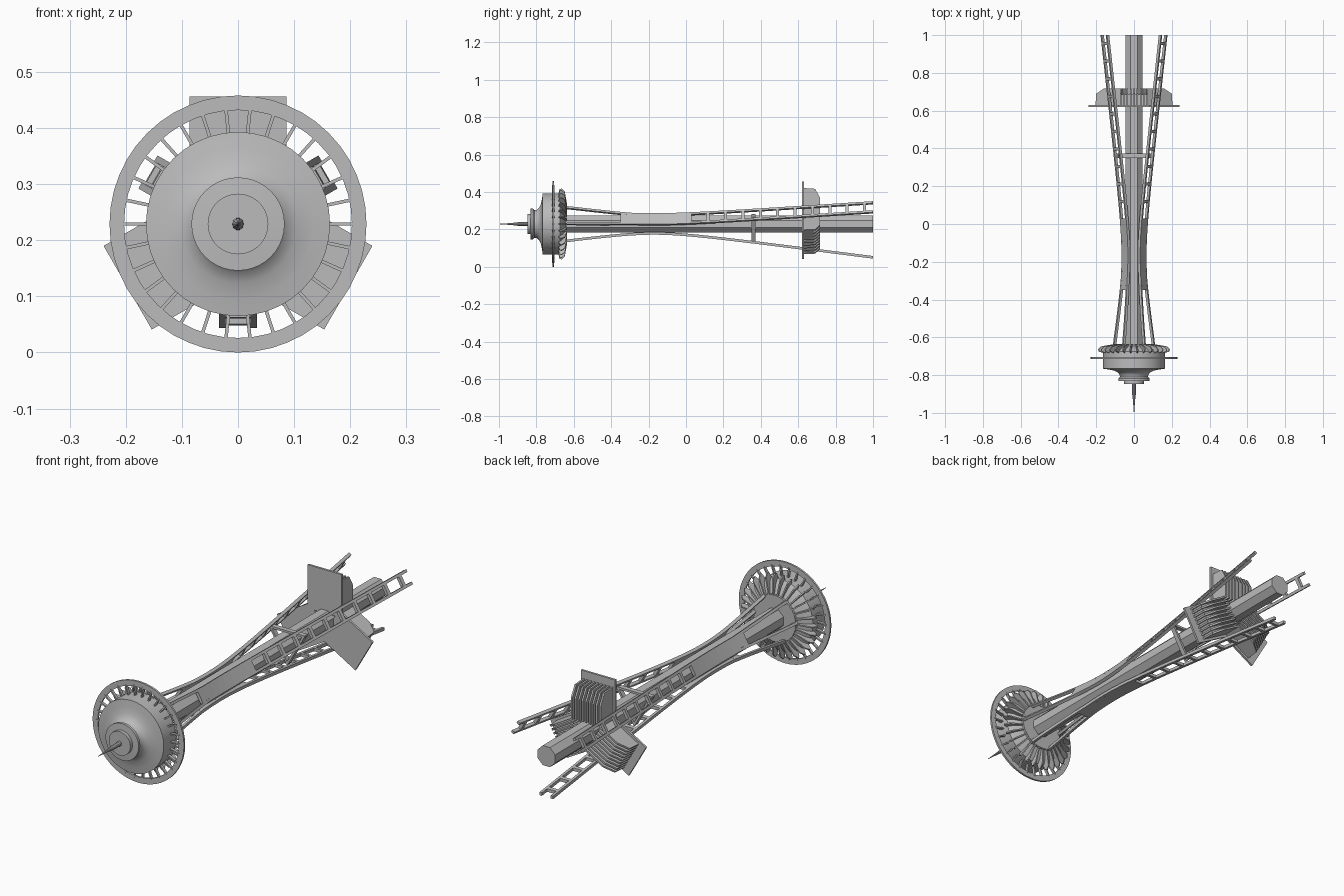
import bpy, bmesh, math
from mathutils import Vector

cube = bpy.data.objects.get("Cube")
if cube:
    bpy.data.objects.remove(cube, do_unlink=True)

AXIS_Z = 0.229
LEG_ANGLES = (30, 150, 270)
WING_ANGLES = (90, 210, 330)

grey = bpy.data.materials.new("Plain grey")
grey.use_nodes = True
grey.diffuse_color = (0.5, 0.5, 0.5, 1)
grey.node_tree.nodes["Principled BSDF"].inputs["Base Color"].default_value = (0.5, 0.5, 0.5, 1)


def place(angle, r, t, y):
    """Point at radius r and tangential offset t around the lengthwise axis."""
    a = math.radians(angle)
    c, s = math.cos(a), math.sin(a)
    return Vector((r * c - t * s, y, AXIS_Z + r * s + t * c))


def finish(name, bm, smooth=False):
    bmesh.ops.remove_doubles(bm, verts=bm.verts, dist=1e-5)
    bmesh.ops.recalc_face_normals(bm, faces=bm.faces)
    mesh = bpy.data.meshes.new(name)
    bm.to_mesh(mesh)
    bm.free()
    mesh.materials.append(grey)
    obj = bpy.data.objects.new(name, mesh)
    bpy.context.collection.objects.link(obj)
    if smooth:
        bpy.ops.object.select_all(action='DESELECT')
        obj.select_set(True)
        bpy.context.view_layer.objects.active = obj
        bpy.ops.object.shade_smooth_by_angle(angle=math.radians(35))
    return obj


def loft(bm, rings, caps=True):
    """Skin a row of matching closed sections."""
    rows = [[bm.verts.new(p) for p in ring] for ring in rings]
    n = len(rows[0])
    for a, b in zip(rows, rows[1:]):
        for i in range(n):
            j = (i + 1) % n
            bm.faces.new((a[i], a[j], b[j], b[i]))
    if caps:
        bm.faces.new(rows[0])
        bm.faces.new(rows[-1])


def lathe(name, profile, sides, turn=0, closed=False, smooth=True):
    """Turn a (radius, y) profile about the axis."""
    bm = bmesh.new()
    pts = profile + profile[:1] if closed else profile
    loft(bm, [[place(turn + 360 * i / sides, r, 0, y) for i in range(sides)]
              for r, y in pts], caps=not closed)
    return finish(name, bm, smooth)


def prism(bm, angle, profile, t0, t1):
    """Extrude a (radius, y) outline sideways from t0 to t1."""
    loft(bm, [[place(angle, r, t, y) for r, y in profile] for t in (t0, t1)])


def box(r0, r1, y0, y1):
    return [(r0, y0), (r1, y0), (r1, y1), (r0, y1)]


# Leg curve: pinched waist, nearly straight at both ends
def leg_radius(y):
    d = y + 0.17
    return 0.057 + 0.13 * (math.hypot(d, 0.2) - 0.2)


def leg_width(y):
    return 0.034 + 0.021 * max(0, min(1, (-0.3 - y) / 0.33))


def strip(bm, angle, y0, y1, side0, side1, steps, depth=0.014):
    """Curved bar along a leg; side0 and side1 give its edges at each y."""
    rings = []
    for i in range(steps + 1):
        y = y0 + (y1 - y0) * i / steps
        r, t0, t1 = leg_radius(y), side0(y), side1(y)
        rings.append([place(angle, rr, t, y) for rr, t in
                      ((r, t0), (r, t1), (r - depth, t1), (r - depth, t0))])
    loft(bm, rings)


# Central shaft
lathe("shaft", [(0.048, -0.66), (0.048, 1.0)], 8, turn=22.5, smooth=False)

# Three splayed ladder legs
RAIL = 0.012
for number, angle in enumerate(LEG_ANGLES, 1):
    bm = bmesh.new()
    for s in (-1, 1):
        strip(bm, angle, -0.645, 1.0, lambda y: s * leg_width(y),
              lambda y: s * (leg_width(y) - RAIL), 28)
    inner = lambda y: leg_width(y) - RAIL
    strip(bm, angle, -0.35, 0.03, lambda y: -inner(y), inner, 8)
    for k in range(10):
        y = 0.11 + 0.093 * k
        strip(bm, angle, y, y + 0.016, lambda y: -inner(y), inner, 1)
    finish(f"leg_{number}", bm)

# Triangular brace joining the legs
bm = bmesh.new()
for angle in WING_ANGLES:
    prism(bm, angle, box(0.043, 0.053, 0.35, 0.372), -0.088, 0.088)
finish("leg_brace", bm)

# Three wings: flat front plate, block and cooling-style fins behind
for number, angle in enumerate(WING_ANGLES, 1):
    bm = bmesh.new()
    prism(bm, angle, box(0.03, 0.227, 0.62, 0.63), -0.086, 0.086)
    finish(f"wing_plate_{number}", bm)
    bm = bmesh.new()
    prism(bm, angle, box(0.03, 0.18, 0.63, 0.685), -0.075, 0.075)
    fins = 9
    for k in range(fins):
        t = -0.071 + 0.142 * k / (fins - 1)
        prism(bm, angle, [(0.04, 0.63), (0.192, 0.63), (0.188, 0.69),
                          (0.14, 0.717), (0.04, 0.717)], t - 0.004, t + 0.004)
    finish(f"wing_block_{number}", bm)

# Saucer body with flared roof and stepped cap
lathe("saucer_body", [
    (0.0, -0.848), (0.054, -0.848), (0.054, -0.832), (0.083, -0.83),
    (0.083, -0.818), (0.074, -0.81), (0.076, -0.798), (0.086, -0.786),
    (0.105, -0.776), (0.135, -0.77), (0.164, -0.766), (0.164, -0.675),
    (0.145, -0.66), (0.105, -0.645), (0.105, -0.635), (0.0, -0.635)], 40)

# Thin outer ring carried on spokes
lathe("halo_ring", box(0.203, 0.229, -0.714, -0.705), 48, closed=True)
bm = bmesh.new()
for k in range(30):
    prism(bm, 12 * k, box(0.155, 0.21, -0.716, -0.703), -0.003, 0.003)
finish("ring_spokes", bm)

# Curved ribs under the saucer
bm = bmesh.new()
for k in range(30):
    prism(bm, 12 * k, [(0.1, -0.66), (0.155, -0.685), (0.187, -0.675),
                       (0.191, -0.665), (0.175, -0.648), (0.1, -0.635)], -0.003, 0.003)
finish("saucer_ribs", bm)

# Spire
lathe("spire", [(0.011, -0.845), (0.010, -0.9), (0.006, -0.93), (0.001, -1.0)], 10)
